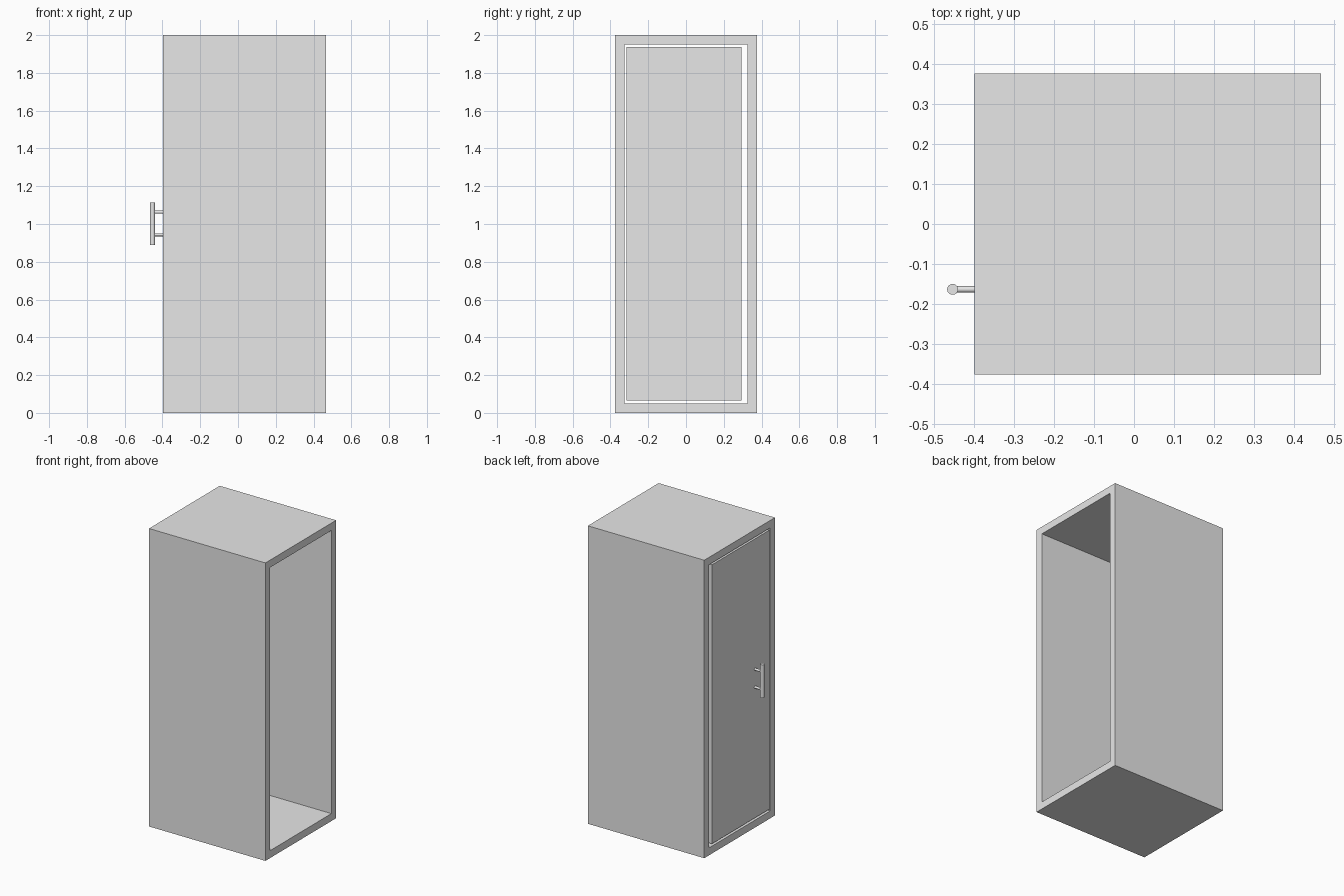
import bpy
import bmesh
from mathutils import Matrix, Vector

cube = bpy.data.objects.get("Cube")
if cube:
    bpy.data.objects.remove(cube, do_unlink=True)

grey = bpy.data.materials.new("light_grey")
grey.use_nodes = True
grey.diffuse_color = (0.8, 0.8, 0.8, 1)
grey.node_tree.nodes["Principled BSDF"].inputs["Base Color"].default_value = (0.8, 0.8, 0.8, 1)

X_DOOR, X_OPEN = -0.398, 0.466      # the two ends of the cabinet shell
HALF_Y, HEIGHT, WALL = 0.375, 2.0, 0.05


def add_object(name, bm):
    bmesh.ops.recalc_face_normals(bm, faces=bm.faces)
    mesh = bpy.data.meshes.new(name)
    bm.to_mesh(mesh)
    bm.free()
    mesh.materials.append(grey)
    obj = bpy.data.objects.new(name, mesh)
    bpy.context.collection.objects.link(obj)
    return obj


def box(name, low, high):
    low, high = Vector(low), Vector(high)
    bm = bmesh.new()
    bmesh.ops.create_cube(bm, size=1, matrix=Matrix.Translation((low + high) / 2)
                          @ Matrix.Diagonal((*(high - low), 1)))
    return add_object(name, bm)


def rod(name, start, end, radius):
    start, end = Vector(start), Vector(end)
    axis = end - start
    turn = axis.to_track_quat("Z", "Y").to_matrix().to_4x4()
    bm = bmesh.new()
    bmesh.ops.create_cone(bm, cap_ends=True, segments=32, radius1=radius, radius2=radius,
                          depth=axis.length,
                          matrix=Matrix.Translation((start + end) / 2) @ turn)
    for face in bm.faces:
        face.smooth = len(face.verts) == 4
    for edge in bm.edges:
        edge.smooth = all(face.smooth for face in edge.link_faces)
    return add_object(name, bm)


# Shell: a rectangular tube open at both ends
bm = bmesh.new()
rings = []
for x in (X_DOOR, X_OPEN):
    for inset in (0, WALL):
        y, low, high = HALF_Y - inset, inset, HEIGHT - inset
        rings.append([bm.verts.new((x, *p)) for p in ((-y, low), (y, low), (y, high), (-y, high))])
outer_a, inner_a, outer_b, inner_b = rings
for a, b in ((outer_a, outer_b), (inner_a, inner_b), (outer_a, inner_a), (outer_b, inner_b)):
    for i in range(4):
        j = (i + 1) % 4
        bm.faces.new((a[i], a[j], b[j], b[i]))
add_object("cabinet_shell", bm)

# Door, flush with one end and with a narrow gap all round
box("door", (X_DOOR, -0.315, 0.065), (X_DOOR + WALL, 0.293, 1.938))

# Handle: upright bar on two posts
HANDLE_X, HANDLE_Y = -0.4525, -0.163
rod("handle_bar", (HANDLE_X, HANDLE_Y, 0.89), (HANDLE_X, HANDLE_Y, 1.113), 0.0135)
for name, z in (("lower", 0.943), ("upper", 1.063)):
    rod(name + "_handle_post", (HANDLE_X, HANDLE_Y, z), (X_DOOR, HANDLE_Y, z), 0.008)
